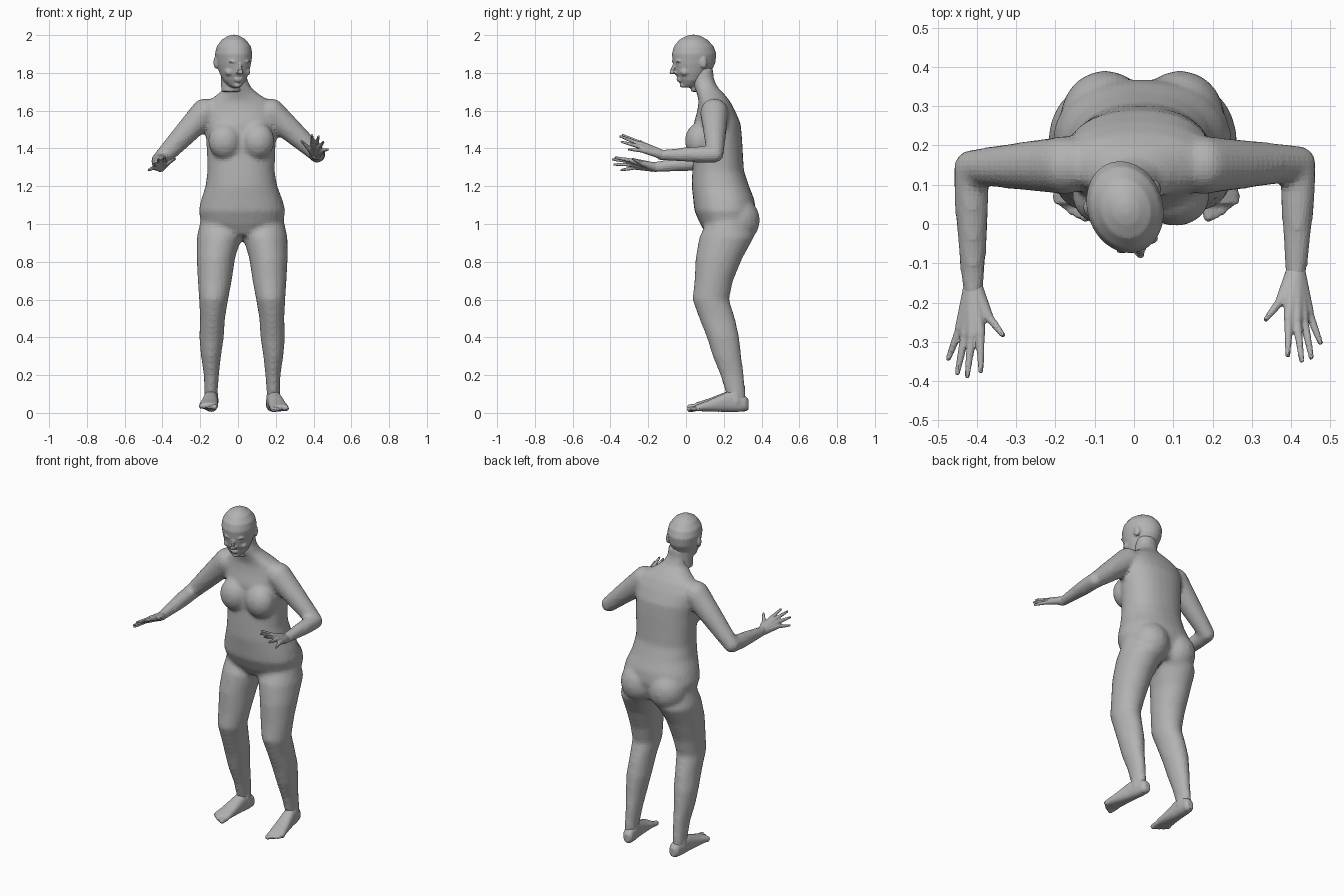
import bpy, bmesh, math
from mathutils import Vector, Matrix

cube = bpy.data.objects.get("Cube")
if cube:
    bpy.data.objects.remove(cube, do_unlink=True)

X, Y, Z = Vector((1, 0, 0)), Vector((0, 1, 0)), Vector((0, 0, 1))
MID = 0.022          # plane between the legs

skin = bpy.data.materials.new("matte_grey")
skin.use_nodes = True
grey = (0.45, 0.45, 0.45, 1)
skin.diffuse_color = grey
skin.node_tree.nodes["Principled BSDF"].inputs["Base Color"].default_value = grey


def loft(bm, rings, u, v, power=2.0, sides=28):
    """Closed skin over rings of (x, y, z, radius along u, radius along v)."""
    loops = []
    for x, y, z, a, b in rings:
        loop = []
        for i in range(sides):
            t = math.tau * i / sides
            c, s = math.cos(t), math.sin(t)
            du = math.copysign(abs(c) ** (2 / power), c) * a
            dv = math.copysign(abs(s) ** (2 / power), s) * b
            loop.append(bm.verts.new(Vector((x, y, z)) + u * du + v * dv))
        loops.append(loop)
    for low, high in zip(loops, loops[1:]):
        for i in range(sides):
            j = (i + 1) % sides
            bm.faces.new((low[i], low[j], high[j], high[i]))
    bm.faces.new(loops[0][::-1])
    bm.faces.new(loops[-1])


def ball(bm, centre, radii):
    m = Matrix.Translation(centre) @ Matrix.Diagonal((*radii, 1))
    bmesh.ops.create_uvsphere(bm, u_segments=20, v_segments=12, radius=1, matrix=m)


def chain(bm, points):
    """Rounded tapering limb through (position, radius) pairs."""
    for p, r in points:
        ball(bm, p, (r, r, r))
    for (p, r), (q, s) in zip(points, points[1:]):
        p, q = Vector(p), Vector(q)
        turn = (q - p).to_track_quat('Z', 'Y').to_matrix().to_4x4()
        bmesh.ops.create_cone(bm, cap_ends=True, segments=20, radius1=r, radius2=s,
                              depth=(q - p).length,
                              matrix=Matrix.Translation((p + q) / 2) @ turn)


def finish(bm, name, voxel, smoothing):
    """Fuse the overlapping pieces into one flat-shaded skin."""
    bmesh.ops.recalc_face_normals(bm, faces=bm.faces)
    mesh = bpy.data.meshes.new(name)
    bm.to_mesh(mesh)
    bm.free()
    mesh.materials.append(skin)
    obj = bpy.data.objects.new(name, mesh)
    bpy.context.collection.objects.link(obj)
    fuse = obj.modifiers.new("fuse", 'REMESH')
    fuse.mode = 'VOXEL'
    fuse.voxel_size = voxel
    soften = obj.modifiers.new("soften", 'SMOOTH')
    soften.factor = 0.5
    soften.iterations = smoothing
    return obj


# Torso and neck
body = bmesh.new()
loft(body, [
    (.022, .22, .94, .13, .11), (.022, .215, 1.0, .215, .14),
    (.021, .207, 1.07, .23, .163), (.02, .2, 1.13, .215, .162),
    (.018, .182, 1.2, .19, .152), (.016, .17, 1.28, .178, .137),
    (.016, .17, 1.36, .18, .132), (.016, .167, 1.45, .185, .13),
    (.012, .165, 1.53, .19, .125), (.008, .16, 1.6, .19, .1),
    (.006, .15, 1.65, .165, .083), (.002, .13, 1.69, .105, .072),
    (-.003, .105, 1.725, .07, .062), (-.012, .09, 1.77, .06, .057),
    (-.015, .088, 1.83, .058, .055)], X, Y, 2.25)

# Chest and seat
for side in (-1, 1):
    ball(body, (.018 + side * .088, .07, 1.44), (.088, .076, .097))
    ball(body, (MID + side * .095, .27, 1.02), (.115, .122, .125))

# Legs, mirrored about the middle plane
leg = [(.118, .22, 1.03, .1, .1), (.122, .215, .93, .118, .145),
       (.139, .175, .82, .102, .124), (.145, .147, .7, .09, .102),
       (.151, .131, .6, .077, .097), (.157, .165, .5, .066, .095),
       (.162, .196, .4, .065, .086), (.165, .217, .3, .053, .076),
       (.163, .244, .2, .04, .063), (.165, .264, .1, .035, .052),
       (.165, .27, .05, .033, .045)]
for side in (-1, 1):
    loft(body, [(MID + side * x, y, z, a, b) for x, y, z, a, b in leg], X, Y)

# Arms, bent at the elbow and reaching forward
ARMS = {"right": (-1, (-.415, .145, 1.335), (-.41, -.18, 1.3), 0),
        "left": (1, (.42, .155, 1.37), (.412, -.14, 1.365), .055)}
for side, elbow, wrist, lift in ARMS.values():
    shoulder = Vector((side * .175, .15, 1.59))
    elbow, wrist = Vector(elbow), Vector(wrist)
    chain(body, [(shoulder, .075), (shoulder.lerp(elbow, .45), .062),
                 (elbow, .045), (elbow.lerp(wrist, .3), .044),
                 (elbow.lerp(wrist, .65), .036), (wrist, .027)])
finish(body, "body", .013, 7)

# Hands: palm bones fan out from the wrist, then fingers and thumb
FINGERS = [((-.018, -.1, .035), (-.02, -.195, .052)),
           ((.003, -.105, .03), (.015, -.208, .042)),
           ((.02, -.1, .015), (.04, -.2, .015)),
           ((.033, -.085, 0), (.063, -.163, -.015)),
           ((-.038, -.055, .022), (-.076, -.103, .045))]
for name, (side, elbow, wrist, lift) in ARMS.items():
    hand = bmesh.new()

    def place(offset):
        x, y, z = offset
        return Vector(wrist) + Vector((side * x, y, z - lift * y / .2))

    for base, tip in FINGERS:
        knuckle, end = place(base), place(tip)
        chain(hand, [(Vector(wrist) + Y * .02, .025), (knuckle, .0135)])
        chain(hand, [(knuckle, .0115), (knuckle.lerp(end, .5), .0098), (end, .007)])
    finish(hand, name + "_hand", .0045, 4)

# Feet with toes, turned out a little
for name, side, splay, tilt in (("right", -1, .018, .015), ("left", 1, .04, .002)):
    foot = bmesh.new()

    def sole(x, y, z):
        t = (.28 - y) / .25
        return MID + side * (.163 + x + splay * t), y, z + tilt * t

    loft(foot, [(*sole(0, y, z), a, b) for y, z, a, b in (
        (.332, .045, .018, .025), (.315, .05, .032, .04), (.27, .058, .037, .053),
        (.22, .058, .039, .053), (.17, .047, .043, .042), (.12, .036, .047, .03),
        (.08, .029, .05, .022), (.05, .024, .047, .016))], X, Z, 2.4)
    chain(foot, [(sole(0, .262, .06), .04), (sole(0, .26, .12), .034)])
    for i in range(5):
        size = .015 if i == 0 else .011 - i * .0005
        x = -.036 + i * .0185
        chain(foot, [(sole(x, .07, .023), .014), (sole(x, .02 + i * i * .003, .016), size)])
    finish(foot, name + "_foot", .006, 3)

# Head, built facing forward and turned slightly to its left
head = bmesh.new()
loft(head, [(0, y, z, a, b) for y, z, a, b in (
    (-.042, 1.722, .02, .02), (-.03, 1.735, .038, .04), (-.018, 1.76, .06, .065),
    (-.008, 1.8, .076, .096), (0, 1.85, .09, .114), (0, 1.9, .097, .12),
    (-.002, 1.94, .089, .107), (-.004, 1.975, .063, .077),
    (-.004, 1.994, .034, .042), (-.004, 2.002, .012, .015))], X, Y)
loft(head, [(0, .035, 1.7, .055, .05), (0, .035, 1.85, .06, .06)], X, Y)

# Nose, lips, chin, brow, eyes and ears
chain(head, [((0, -.112, 1.845), .007), ((0, -.128, 1.802), .0105)])
ball(head, (0, -.086, 1.768), (.024, .011, .006))
ball(head, (0, -.084, 1.757), (.02, .011, .006))
ball(head, (0, -.062, 1.735), (.02, .019, .014))
for side in (-1, 1):
    ball(head, (side * .012, -.113, 1.799), (.009, .011, .007))
    ball(head, (side * .033, -.101, 1.86), (.026, .012, .007))
    ball(head, (side * .034, -.092, 1.84), (.015, .011, .007))
    ball(head, (side * .045, -.066, 1.805), (.025, .026, .022))
    ball(head, (side * .092, .024, 1.855), (.011, .02, .033))
bmesh.ops.transform(head, verts=head.verts,
                    matrix=Matrix.Translation((-.023, .043, 0)) @ Matrix.Rotation(math.radians(18), 4, 'Z'))
finish(head, "head", .006, 4)
